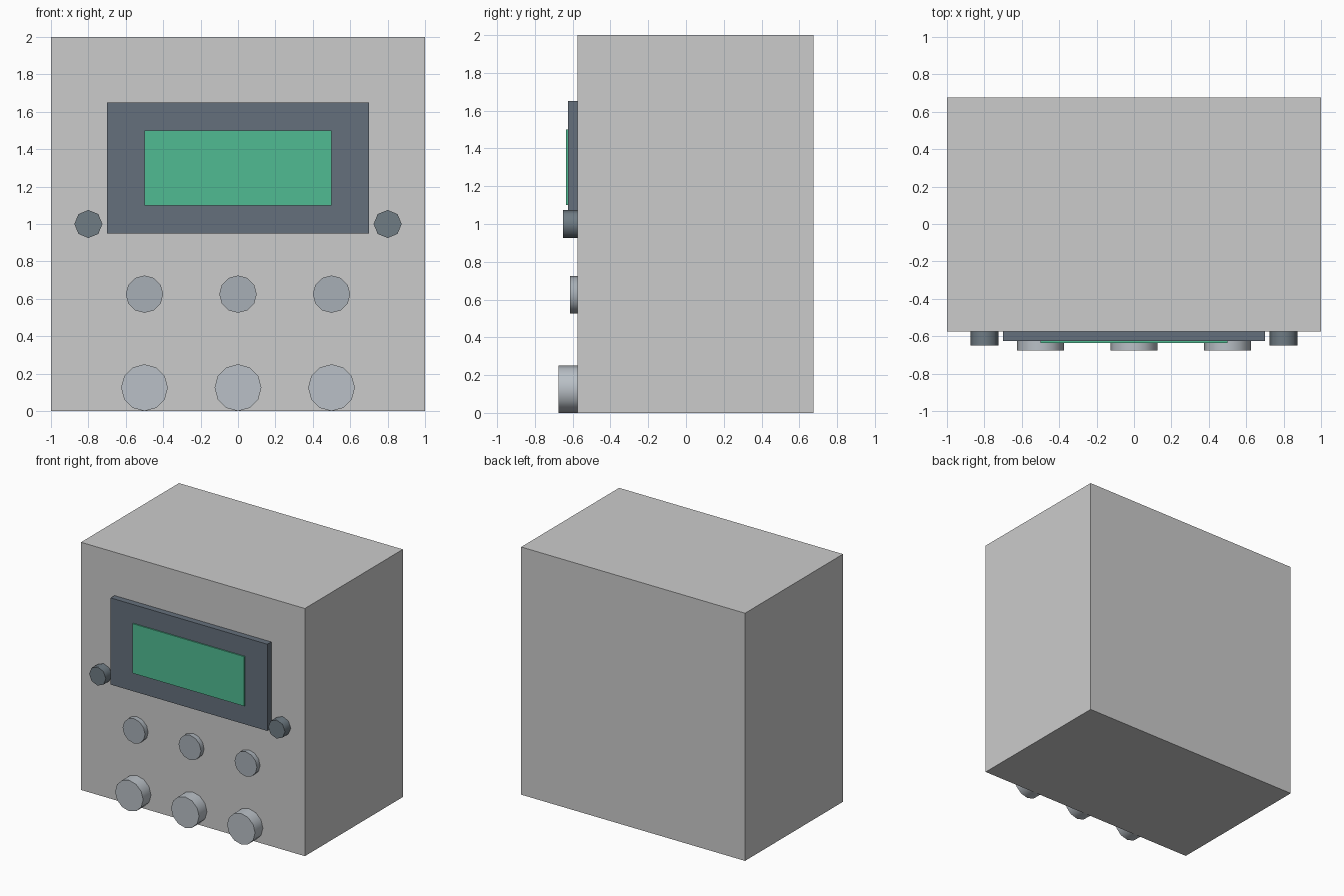
import bpy
import math

if "Cube" in bpy.data.objects:
    bpy.data.objects.remove(bpy.data.objects["Cube"])

FRONT = -0.575  # y of the cabinet's front face


def colour(name, rgb):
    mat = bpy.data.materials.new(name)
    mat.diffuse_color = (*rgb, 1)
    mat.use_nodes = True
    mat.node_tree.nodes["Principled BSDF"].inputs["Base Color"].default_value = mat.diffuse_color
    return mat


def box(name, lo, hi, mat=None):
    centre = [(a + b) / 2 for a, b in zip(lo, hi)]
    bpy.ops.mesh.primitive_cube_add(size=1, location=centre)
    ob = bpy.context.object
    ob.name = name
    ob.scale = [b - a for a, b in zip(lo, hi)]
    bpy.ops.object.transform_apply(location=False, rotation=False, scale=True)
    if mat:
        ob.data.materials.append(mat)
    return ob


def knob(name, x, z, radius, depth, sides, mat):
    # Disc standing out from the front face
    bpy.ops.mesh.primitive_cylinder_add(
        vertices=sides, radius=radius, depth=depth,
        location=(x, FRONT - depth / 2, z), rotation=(math.pi / 2, 0, 0))
    ob = bpy.context.object
    ob.name = name
    ob.data.materials.append(mat)
    bpy.ops.object.shade_smooth_by_angle(angle=math.radians(50))
    return ob


navy = colour("bezel_navy", (0.13, 0.16, 0.20))
green = colour("screen_green", (0.08, 0.50, 0.29))
black = colour("knob_black", (0.16, 0.20, 0.23))
slate = colour("button_slate", (0.39, 0.43, 0.47))
steel = colour("dial_steel", (0.49, 0.53, 0.57))

# Cabinet
box("cabinet", (-1, FRONT, 0), (1, 0.675, 2))

# Display
box("display_bezel", (-0.7, -0.625, 0.95), (0.7, FRONT, 1.65), navy)
box("display_screen", (-0.5, -0.635, 1.1), (0.5, -0.625, 1.5), green)

# Side knobs
for side, x in (("left", -0.8), ("right", 0.8)):
    knob(f"side_knob_{side}", x, 1.0, 0.075, 0.075, 8, black)

# Rows of buttons and dials
for i, x in enumerate((-0.5, 0, 0.5), 1):
    knob(f"button_{i}", x, 0.625, 0.1, 0.04, 12, slate)
    knob(f"dial_{i}", x, 0.125, 0.125, 0.1, 12, steel)
